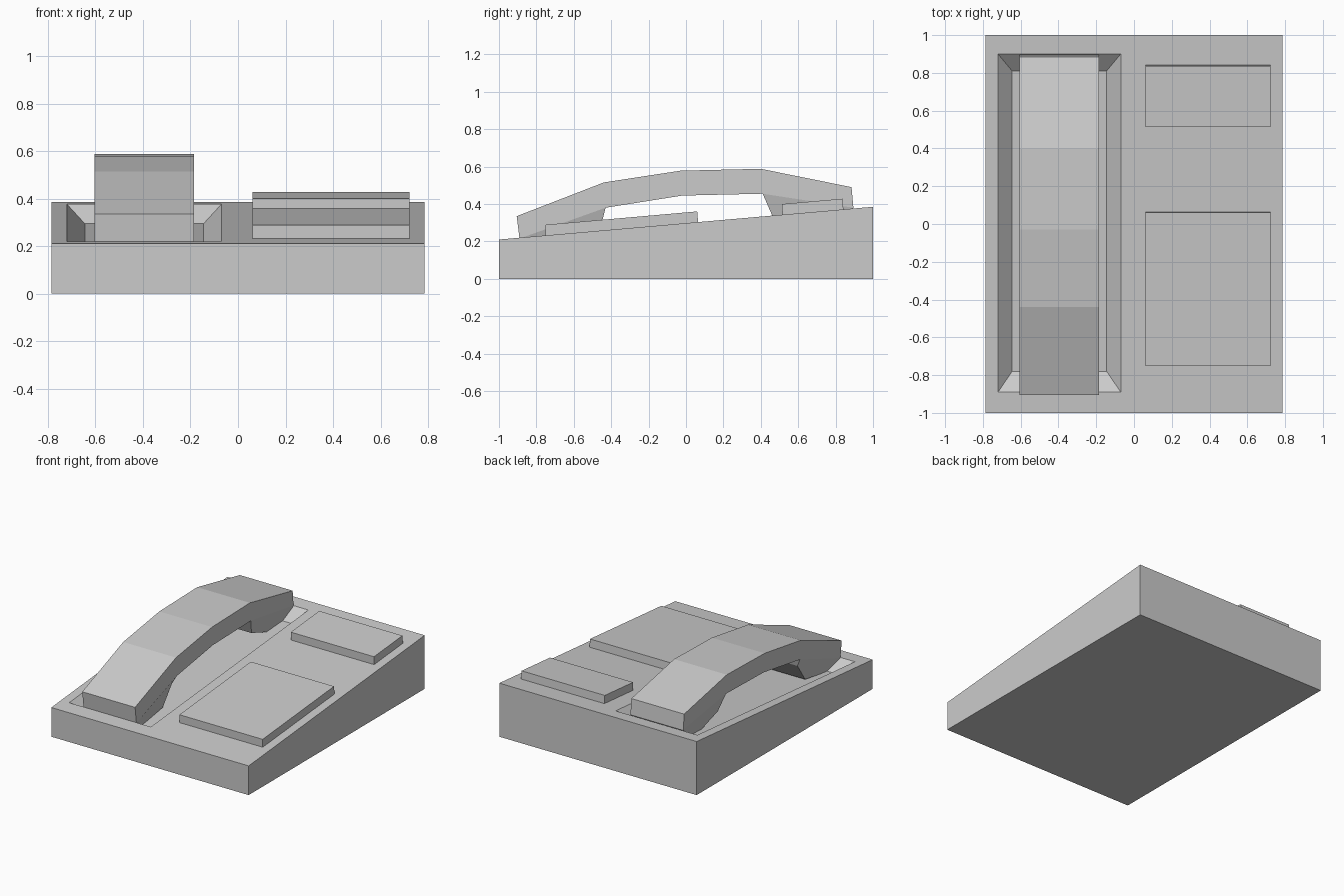
import bpy, bmesh

if "Cube" in bpy.data.objects:
    bpy.data.objects.remove(bpy.data.objects["Cube"])


def surf(y):
    """Height of the sloping top of the body."""
    return 0.2975 + 0.0875 * y


def make(name, verts, faces):
    mesh = bpy.data.meshes.new(name)
    bm = bmesh.new()
    vs = [bm.verts.new(v) for v in verts]
    for f in faces:
        bm.faces.new([vs[i] for i in f])
    bmesh.ops.recalc_face_normals(bm, faces=bm.faces)
    bm.to_mesh(mesh)
    bm.free()
    ob = bpy.data.objects.new(name, mesh)
    bpy.context.collection.objects.link(ob)
    return ob


def rect(x0, x1, y0, y1, height):
    return [(x, y, height(y)) for x, y in ((x0, y0), (x1, y0), (x1, y1), (x0, y1))]


def prism(name, profile, x0s, x1s):
    """Skin a (y, z) profile between two sides with an x value per point."""
    n = len(profile)
    verts = [(x, y, z) for x, (y, z) in zip(x0s, profile)]
    verts += [(x, y, z) for x, (y, z) in zip(x1s, profile)]
    faces = [(i, (i + 1) % n, (i + 1) % n + n, i + n) for i in range(n)]
    return make(name, verts, faces + [tuple(range(n)), tuple(range(n, 2 * n))])


# Wedge body with a sunken tray: four stacked rings, bridged and capped
rings = (rect(-0.785, 0.785, -1, 1, lambda y: 0)
         + rect(-0.785, 0.785, -1, 1, surf)
         + rect(-0.72, -0.07, -0.89, 0.90, surf)
         + rect(-0.645, -0.145, -0.78, 0.81, lambda y: surf(y) - 0.074))
faces = [(0, 1, 2, 3), (12, 13, 14, 15)]
for r in (0, 4, 8):
    for i in range(4):
        j = (i + 1) % 4
        faces.append((r + i, r + j, r + 4 + j, r + 4 + i))
make("body", rings, faces)

# Raised panels, square to the slope
for name, y0, y1 in (("keypad_panel", -0.75, 0.065), ("display_panel", 0.515, 0.842)):
    prof = [(y0, surf(y0) - 0.005), (y1, surf(y1) - 0.005),
            (y1 - 0.005, surf(y1) + 0.057), (y0 - 0.001, surf(y0) + 0.057)]
    prism(name, prof, [0.06] * 4, [0.722] * 4)

# Handset arch
X0, X1 = -0.605, -0.185
arch = [(-0.905, 0.335), (-0.44, 0.515), (-0.03, 0.578), (0.40, 0.588), (0.885, 0.49),
        (0.895, 0.38), (0.41, 0.455), (-0.02, 0.445), (-0.43, 0.38), (-0.89, 0.215)]
handset = prism("handset", arch, [X0] * 10, [X1] * 10)

# Tapered mouthpiece and earpiece under the ends of the arch
cups = {
    "mouthpiece": [(-0.43, 0.38), (-0.445, 0.32), (-0.54, 0.186), (-0.79, 0.15), (-0.89, 0.215)],
    "earpiece": [(0.41, 0.455), (0.46, 0.34), (0.676, 0.265), (0.845, 0.28), (0.895, 0.38)],
}
for name, prof in cups.items():
    inset = [0, 0.03, 0.035, 0.03, 0]
    prism(name, prof, [X0 + d for d in inset], [X1 - d for d in inset])
